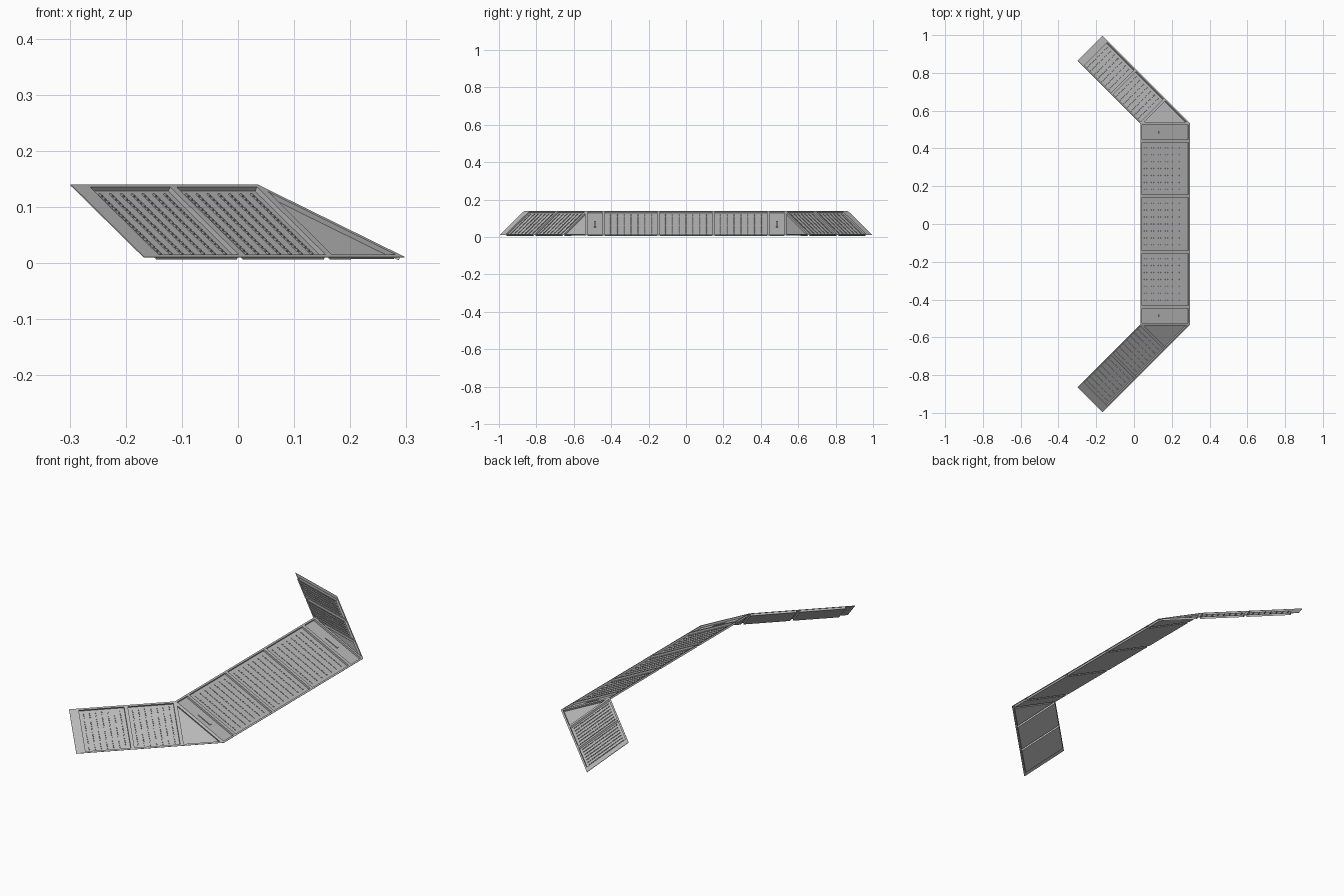
import bpy, bmesh
from mathutils import Vector as V

cube = bpy.data.objects.get("Cube")
if cube:
    bpy.data.objects.remove(cube)


def material(name, value):
    m = bpy.data.materials.new(name)
    m.use_nodes = True
    col = (value, value, value, 1)
    m.diffuse_color = col
    m.node_tree.nodes["Principled BSDF"].inputs["Base Color"].default_value = col
    return m


GREY = material("panel grey", 0.5)
LOW, HIGH = 0.011, 0.14
DEPTH, SKIN, RIM = 0.009, 0.002, 0.008


def finish(name, bm, thickness=0):
    mesh = bpy.data.meshes.new(name)
    bm.to_mesh(mesh)
    bm.free()
    mesh.materials.append(GREY)
    obj = bpy.data.objects.new(name, mesh)
    bpy.context.scene.collection.objects.link(obj)
    if thickness:
        mod = obj.modifiers.new("skin", 'SOLIDIFY')
        mod.thickness, mod.offset = thickness, -1
    return obj


def box(bm, centre, along, up, normal, size):
    """Small block lying on a sloped panel."""
    ring = [(-1, -1), (1, -1), (1, 1), (-1, 1)]
    lower, upper = [[bm.verts.new(centre + along * a * size[0] / 2 + up * b * size[1] / 2
                                  + normal * h) for a, b in ring] for h in (0, size[2])]
    bm.faces.new(upper)
    for i in range(4):
        j = (i + 1) % 4
        bm.faces.new((lower[i], lower[j], upper[j], upper[i]))


def section(name, cells, studded, slots):
    """Framed sheet: each (low a, low b, high b, high a) cell becomes a recessed tray."""
    sheet, studs = bmesh.new(), bmesh.new()
    for k, (pts, tray) in enumerate(cells):
        face = sheet.faces.new([sheet.verts.new(p) for p in pts])
        face.normal_update()
        if face.normal.z < 0:
            face.normal_flip()
        if not tray:
            continue
        bmesh.ops.inset_individual(sheet, faces=[face], thickness=RIM, use_even_offset=True)
        n = face.normal.copy()
        floor = bmesh.ops.extrude_discrete_faces(sheet, faces=[face])["faces"][0]
        bmesh.ops.translate(sheet, verts=floor.verts[:], vec=-n * DEPTH)
        along = (pts[1] - pts[0]).normalized()
        up = n.cross(along)
        if up.z < 0:
            up = -up
        if k in studded:
            width, height = (pts[1] - pts[0]).length, (pts[-1] - pts[0]).length
            for r in range(7):
                for s in range(18):
                    c = (pts[0] + along * width * (r + 1) / 8
                         + up * height * (0.1 + 0.8 * s / 17) - n * DEPTH)
                    box(studs, c, along, up, n, (0.004, 0.007, 0.003))
        elif k in slots:
            c = floor.calc_center_median()
            box(studs, c, along, up, n, (0.012, 0.07, 0.004))
    bmesh.ops.remove_doubles(sheet, verts=sheet.verts[:], dist=0.0001)
    bmesh.ops.recalc_face_normals(sheet, faces=sheet.faces[:])
    if sum(f.normal.z for f in sheet.faces) < 0:
        bmesh.ops.reverse_faces(sheet, faces=sheet.faces[:])
    finish(name + "_sheet", sheet, SKIN)
    finish(name + "_studs", studs)


# Long middle section: three studded trays with a narrow tray at each end
outer_x, inner_x, seam = 0.297, 0.035, 0.532
breaks = [-seam, -0.44, -0.147, 0.147, 0.44, seam]
cells = [([V((outer_x, a, LOW)), V((outer_x, b, LOW)),
           V((inner_x, b, HIGH)), V((inner_x, a, HIGH))], True)
         for a, b in zip(breaks, breaks[1:])]
section("middle", cells, (1, 2, 3), (0, 4))

# Angled wings: plain end strip, two studded trays and a triangular corner tray
for side, label in ((-1, "right_wing"), (1, "left_wing")):
    low_end, high_end = V((-0.167, side * 0.996, LOW)), V((-0.298, side * 0.865, HIGH))
    step = V((1, -side, 0)).normalized()
    stops = [0, 0.034, 0.252, 0.471]
    cells = [([low_end + step * a, low_end + step * b,
               high_end + step * b, high_end + step * a], i > 0)
             for i, (a, b) in enumerate(zip(stops, stops[1:]))]
    cells.append(([low_end + step * stops[-1], V((outer_x, side * seam, LOW)),
                   V((inner_x, side * seam, HIGH))], True))
    section(label, cells, (1, 2), ())
